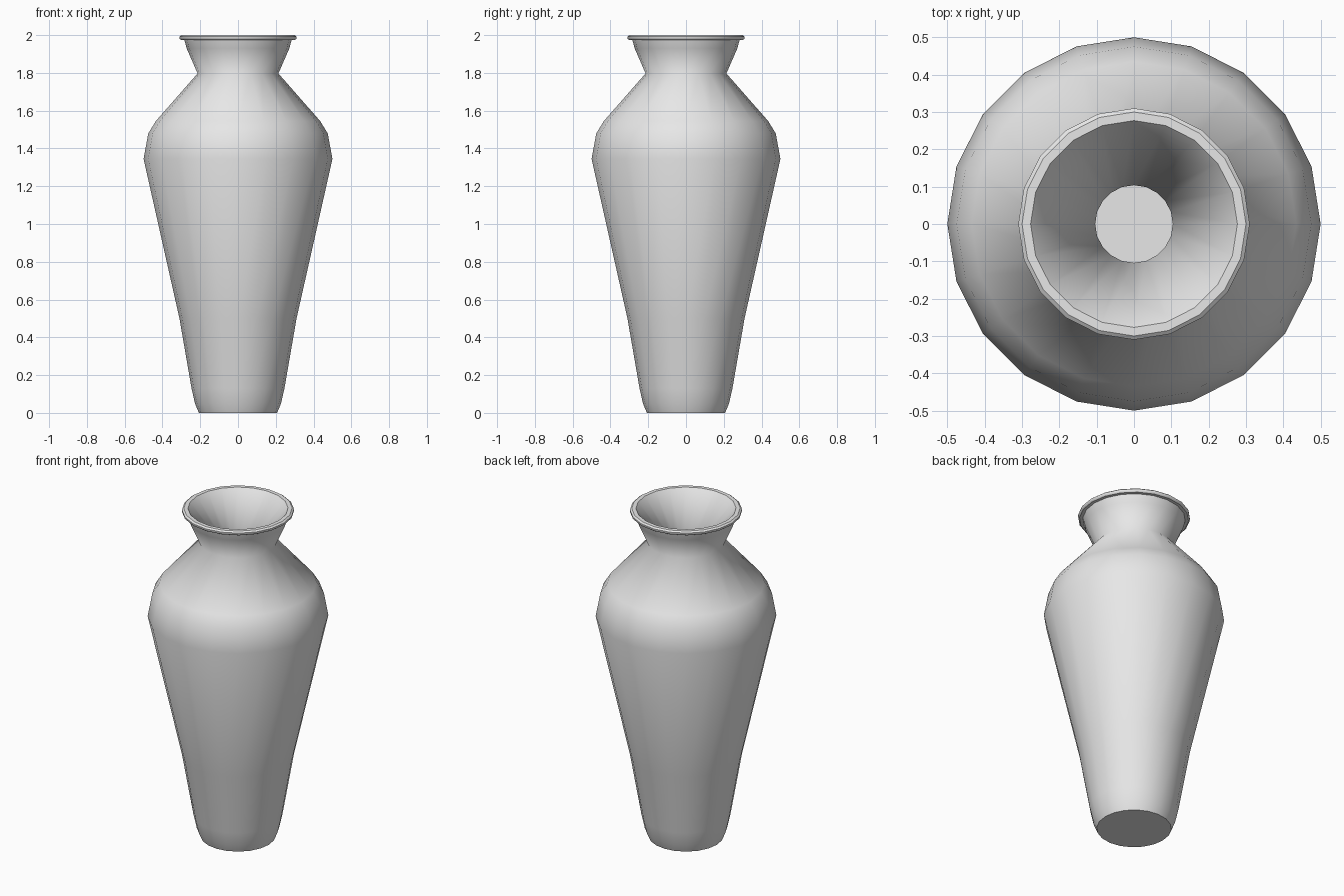
import bpy, bmesh
from math import cos, sin, tau

cube = bpy.data.objects.get("Cube")
if cube:
    bpy.data.objects.remove(cube, do_unlink=True)

SIDES = 20

# One plain grey for the whole vase
grey = bpy.data.materials.new("plain_grey")
grey.use_nodes = True
grey.diffuse_color = (0.8, 0.8, 0.8, 1)
grey.node_tree.nodes["Principled BSDF"].inputs["Base Color"].default_value = (0.8, 0.8, 0.8, 1)


def lathe(name, profile):
    """Spin (radius, height, sharp) points round z and cap both ends."""
    bm = bmesh.new()
    rings = []
    for r, z, _ in profile:
        rings.append([bm.verts.new((r * cos(tau * i / SIDES), r * sin(tau * i / SIDES), z))
                      for i in range(SIDES)])
    for low, high in zip(rings, rings[1:]):
        for i in range(SIDES):
            j = (i + 1) % SIDES
            bm.faces.new((low[i], low[j], high[j], high[i]))
    bm.faces.new(rings[0][::-1])
    bm.faces.new(rings[-1])
    for face in bm.faces:
        face.smooth = True
    # Crisp edges at the foot, lip and inner floor
    for ring, (_, _, sharp) in zip(rings, profile):
        if sharp:
            for i in range(SIDES):
                bm.edges.get((ring[i], ring[(i + 1) % SIDES])).smooth = False
    mesh = bpy.data.meshes.new(name)
    bm.to_mesh(mesh)
    bm.free()
    mesh.materials.append(grey)
    obj = bpy.data.objects.new(name, mesh)
    bpy.context.collection.objects.link(obj)
    return obj


# Outer wall from the foot up to the neck
outer = [(0.207, 0, True), (0.228, 0.05, False), (0.246, 0.13, False),
         (0.31, 0.5, False), (0.5, 1.345, False), (0.475, 1.48, False),
         (0.435, 1.545, False), (0.214, 1.797, False)]
# Flared neck and rolled lip
lip = [(0.272, 1.93, False), (0.284, 1.975, True), (0.302, 1.975, True),
       (0.31, 1.981, False), (0.31, 1.992, True), (0.3, 2, True), (0.277, 2, True)]
# Thick-walled hollow down to the floor
inner = [(0.104, 1.79, False), (0.33, 1.5, False), (0.39, 1.345, False),
         (0.21, 0.5, False), (0.104, 0.1, True)]

lathe("vase", outer + lip + inner)
